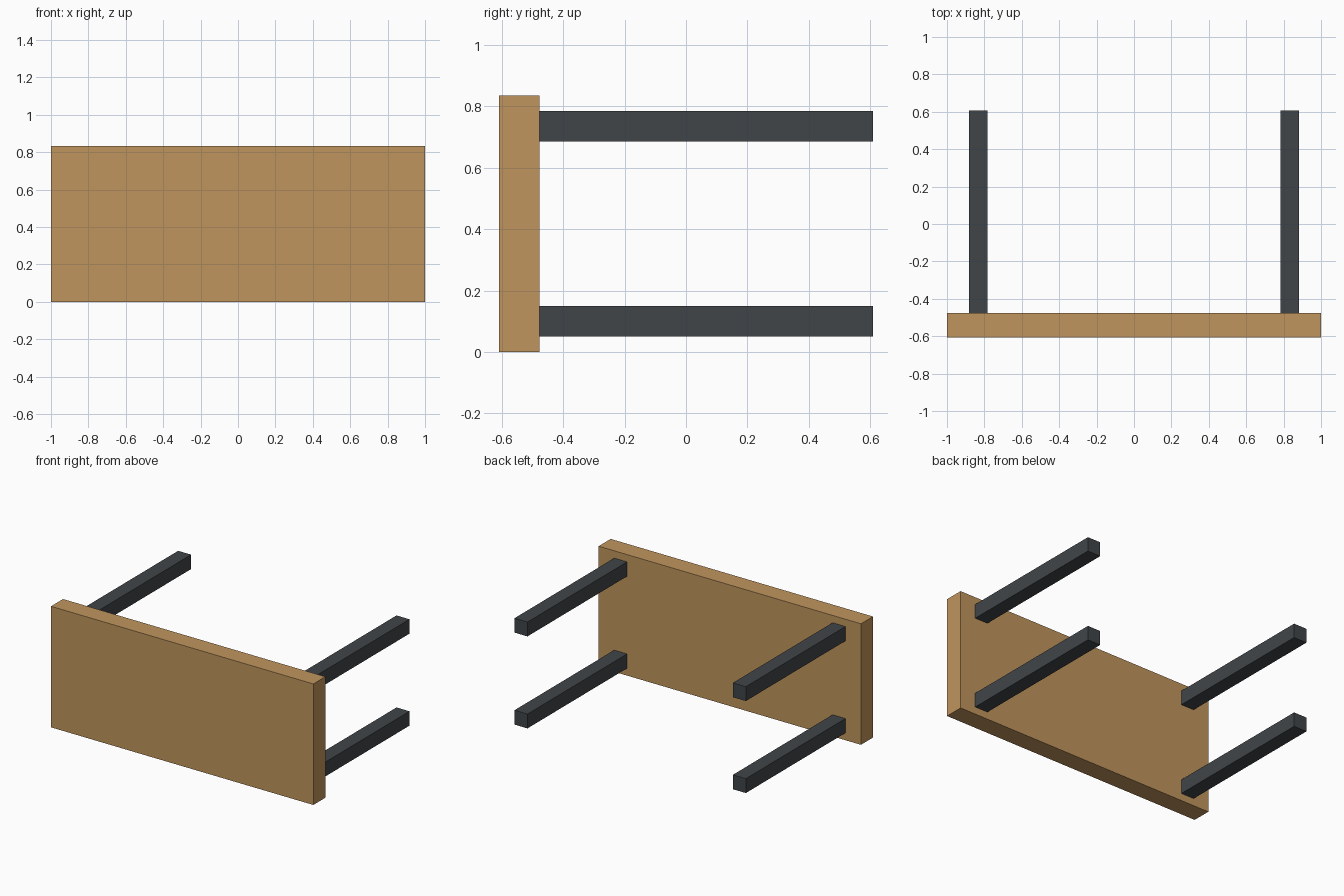
import bpy

if "Cube" in bpy.data.objects:
    bpy.data.objects.remove(bpy.data.objects["Cube"])


def material(name, rgb):
    mat = bpy.data.materials.new(name)
    mat.diffuse_color = (*rgb, 1.0)
    mat.use_nodes = True
    mat.node_tree.nodes["Principled BSDF"].inputs["Base Color"].default_value = mat.diffuse_color
    return mat


def box(name, low, high, mat):
    """Box spanning two opposite corners."""
    center = [(a + b) / 2 for a, b in zip(low, high)]
    bpy.ops.mesh.primitive_cube_add(size=1, location=center)
    obj = bpy.context.object
    obj.name = name
    obj.scale = [b - a for a, b in zip(low, high)]
    bpy.ops.object.transform_apply(location=False, rotation=False, scale=True)
    obj.data.materials.append(mat)
    return obj


wood = material("wood", (0.53, 0.30, 0.11))
dark = material("dark_metal", (0.053, 0.06, 0.065))

HALF_DEPTH = 0.608   # half of the overall y extent
UNDERSIDE = -0.477   # face of the top that carries the legs
HEIGHT = 0.834
LEG = 0.099          # square leg thickness

# Table top, standing on its long edge
box("table_top", (-1, -HALF_DEPTH, 0), (1, UNDERSIDE, HEIGHT), wood)

# Four legs pointing backwards
for side, x in (("left", -0.8325), ("right", 0.8325)):
    for level, z in (("lower", 0.1), ("upper", HEIGHT - 0.1)):
        box(f"{level}_{side}_leg",
            (x - LEG / 2, UNDERSIDE, z - LEG / 2),
            (x + LEG / 2, HALF_DEPTH, z + LEG / 2), dark)
